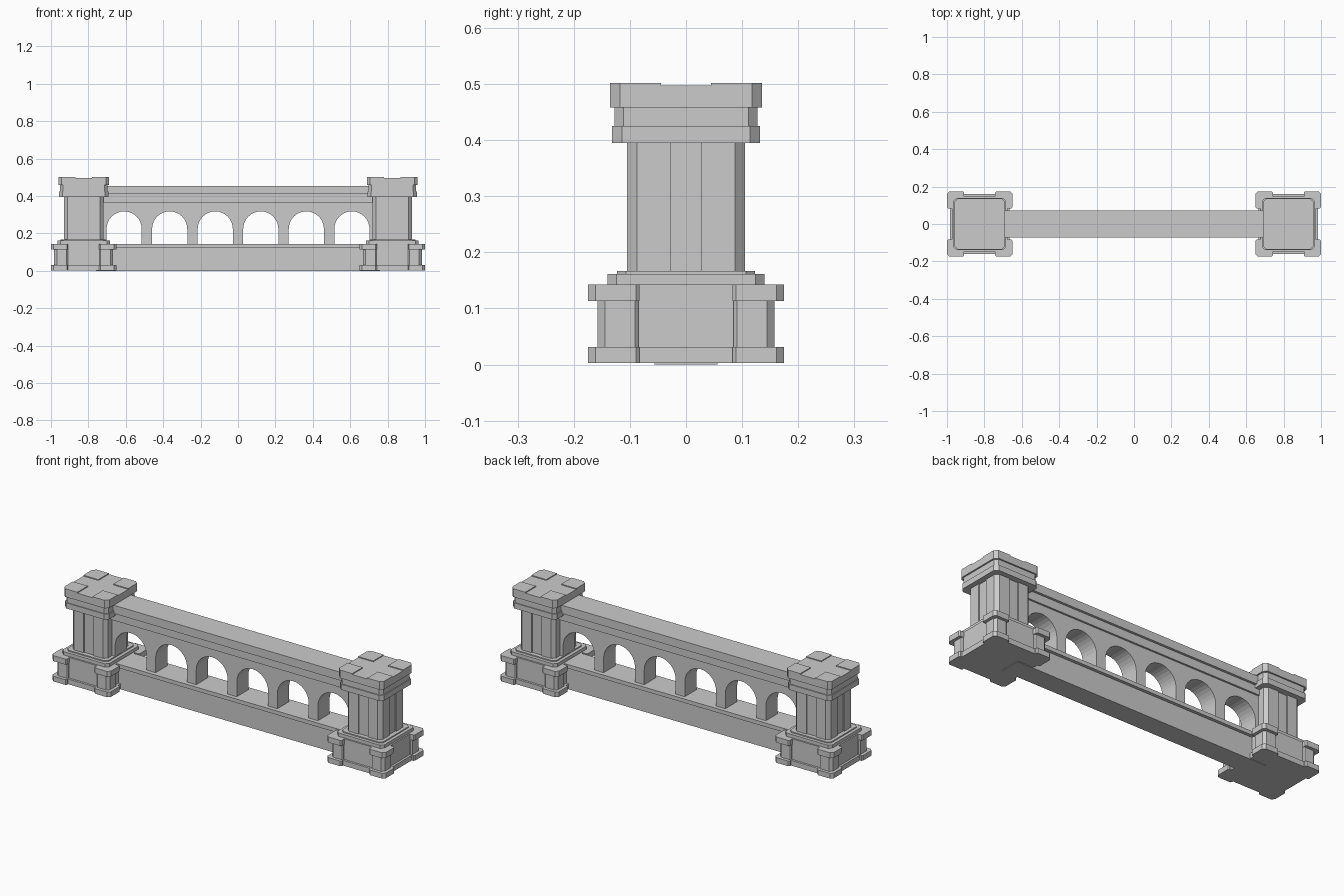
import bpy, bmesh, math

if "Cube" in bpy.data.objects:
    bpy.data.objects.remove(bpy.data.objects["Cube"])

def prism(name, pts, a, b, plane='XY', offset=(0, 0, 0)):
    """Extrude a flat outline from a to b along the axis normal to its plane."""
    bm = bmesh.new()
    ox, oy, oz = offset
    def place(p, h):
        if plane == 'XY':
            return (p[0] + ox, p[1] + oy, h + oz)
        if plane == 'XZ':
            return (p[0] + ox, h + oy, p[1] + oz)
        return (h + ox, p[0] + oy, p[1] + oz)
    face = bm.faces.new([bm.verts.new(place(p, a)) for p in pts])
    ext = bmesh.ops.extrude_face_region(bm, geom=[face])
    move = [n - o for n, o in zip(place(pts[0], b), place(pts[0], a))]
    bmesh.ops.translate(bm, vec=move,
                        verts=[v for v in ext['geom'] if isinstance(v, bmesh.types.BMVert)])
    bmesh.ops.recalc_face_normals(bm, faces=bm.faces)
    me = bpy.data.meshes.new(name)
    bm.to_mesh(me)
    bm.free()
    ob = bpy.data.objects.new(name, me)
    bpy.context.collection.objects.link(ob)
    return ob

def four_fold(side):
    """Repeat the points of one corner around the four corners."""
    out, pts = [], side
    for _ in range(4):
        out += pts
        pts = [(-y, x) for x, y in pts]
    return out

def chamfered(h, c):
    return four_fold([(h, h - c), (h - c, h)])

def corner_blocks(h, centre, n, c=0.014):
    """Square plan with projecting corner blocks and set-back centres."""
    s = 0.006
    return four_fold([(centre, n), (h - s, n), (h, n + s), (h, h - c),
                      (h - c, h), (n + s, h), (n, h - s), (n, centre)])

def fluted(h, c, half, depth):
    """Shaft plan with a shallow channel in the middle of each side."""
    return four_fold([(h - depth, half), (h, half), (h, h - c),
                      (h - c, h), (half, h), (half, h - depth)])

# Two matching end posts
for side, sx in (("left", -1), ("right", 1)):
    off = (sx * 0.826, 0, 0)
    if sx:
        off = (sx * 0.825, 0, 0)
    layers = [
        ("plinth", corner_blocks(0.175, 0.16, 0.083), 0.003, 0.031),
        ("pedestal", corner_blocks(0.158, 0.148, 0.085), 0.031, 0.113),
        ("pedestal_cornice", corner_blocks(0.175, 0.148, 0.083), 0.113, 0.143),
        ("upper_step", chamfered(0.14, 0.016), 0.143, 0.161),
        ("shaft_footing", chamfered(0.123, 0.016), 0.161, 0.167),
        ("shaft", fluted(0.105, 0.018, 0.028, 0.006), 0.167, 0.395),
        ("cap_lower", chamfered(0.132, 0.018), 0.395, 0.425),
        ("cap_neck", chamfered(0.127, 0.016), 0.425, 0.458),
        ("cap_upper", chamfered(0.135, 0.017), 0.458, 0.497),
    ]
    for part, plan, z0, z1 in layers:
        prism(f"{side}_post_{part}", plan, z0, z1, offset=off)
    # Raised pads that leave a cross-shaped channel on the cap
    pad = [(0.045, 0.045), (0.135, 0.045), (0.135, 0.118), (0.118, 0.135), (0.045, 0.135)]
    for i in range(4):
        prism(f"{side}_post_cap_pad_{i + 1}", pad, 0.497, 0.502, offset=off)
        pad = [(-y, x) for x, y in pad]

# Horizontal beams between the posts
def beam(name, half, z0, z1):
    prism(name, [(-half, z0), (half, z0), (half, z1), (-half, z1)], -0.76, 0.76, 'YZ')

beam("base_beam", 0.056, 0.0, 0.122)
beam("base_ledge", 0.073, 0.122, 0.143)
beam("rail_moulding", 0.06, 0.365, 0.41)
beam("top_rail", 0.073, 0.41, 0.455)

# Arcade with six round-headed openings
spacing, radius, spring, sill, steps = 0.2435, 0.094, 0.224, 0.143, 16
outline = [(-0.76, sill)]
for i in range(6):
    cx = (i - 2.5) * spacing
    outline.append((cx - radius, sill))
    for k in range(steps + 1):
        a = math.pi * (1 - k / steps)
        outline.append((cx + radius * math.cos(a), spring + radius * math.sin(a)))
    outline.append((cx + radius, sill))
outline += [(0.76, sill), (0.76, 0.365), (-0.76, 0.365)]
prism("arcade", outline, -0.05, 0.05, 'XZ')
